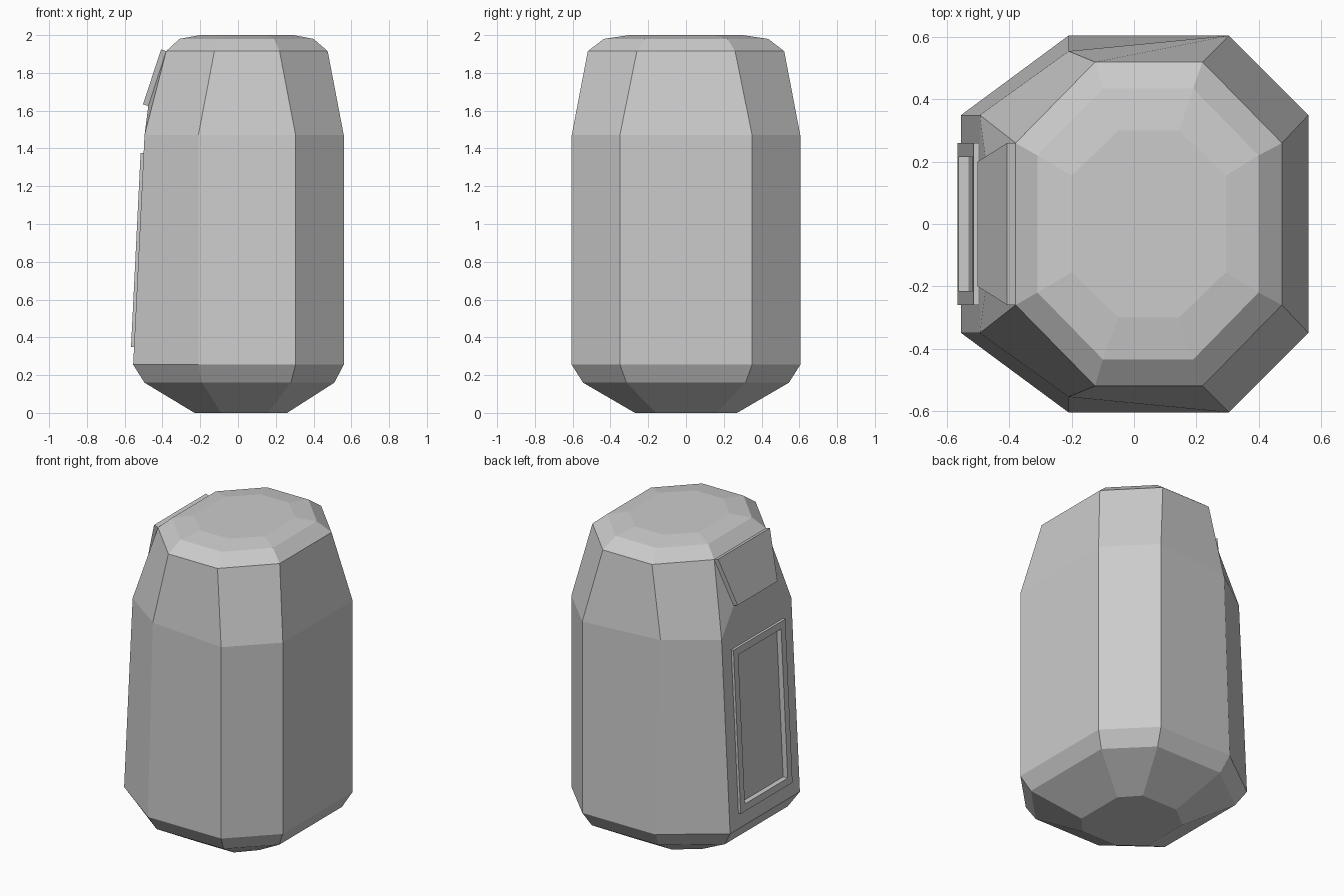
import bpy, bmesh
from mathutils import Vector

if "Cube" in bpy.data.objects:
    bpy.data.objects.remove(bpy.data.objects["Cube"])


def make_object(name, bm):
    bmesh.ops.recalc_face_normals(bm, faces=bm.faces[:])
    me = bpy.data.meshes.new(name)
    bm.to_mesh(me)
    bm.free()
    ob = bpy.data.objects.new(name, me)
    bpy.context.collection.objects.link(ob)
    return ob


def slab(bm, corners, offset):
    """Solid between a quad and its offset copy."""
    a = [bm.verts.new(c) for c in corners]
    b = [bm.verts.new(c + offset) for c in corners]
    bm.faces.new(a)
    bm.faces.new(b)
    for i in range(4):
        j = (i + 1) % 4
        bm.faces.new((a[i], a[j], b[j], b[i]))


# Octagonal sections: z, right x, right corner x, left corner x, left x,
# side half depth, right corner half depth, left corner half depth
rings = [
    (0.00, 0.26, 0.16, -0.09, -0.23, 0.16, 0.27, 0.27),
    (0.16, 0.51, 0.28, -0.19, -0.495, 0.315, 0.545, 0.545),
    (0.255, 0.56, 0.305, -0.21, -0.555, 0.35, 0.605, 0.605),
    (1.47, 0.56, 0.305, -0.21, -0.495, 0.35, 0.605, 0.555),
    (1.915, 0.475, 0.22, -0.125, -0.38, 0.26, 0.52, 0.52),
    (1.98, 0.40, 0.19, -0.10, -0.31, 0.22, 0.435, 0.435),
    (2.00, 0.295, 0.145, -0.05, -0.20, 0.155, 0.30, 0.30),
]

# Pod shell
bm = bmesh.new()
loops = []
for z, xr, xrc, xlc, xl, ys, yr, yl in rings:
    half = [(xr, ys), (xrc, yr), (xlc, yl), (xl, ys)]
    pts = half + [(x, -y) for x, y in reversed(half)]
    loops.append([bm.verts.new((x, y, z)) for x, y in pts])
bm.faces.new(loops[0])
bm.faces.new(loops[-1])
for k in range(len(loops) - 1):
    lo, hi = loops[k], loops[k + 1]
    for i in range(8):
        j = (i + 1) % 8
        if (k, i) != (3, 3):
            bm.faces.new((lo[i], lo[j], hi[j], hi[i]))

# Upper left wall, bent around the window
b1, b2, t1, t2 = loops[3][3], loops[3][4], loops[4][3], loops[4][4]
w1, w2 = [bm.verts.new((-0.475, y, 1.625)) for y in (0.2, -0.2)]
window = [v.co.copy() for v in (w1, w2, t2, t1)]
for f in ((b1, b2, w2, w1), (b1, w1, t1), (b2, t2, w2), (w1, w2, t2, t1)):
    bm.faces.new(f)
shell = make_object("pod_shell", bm)

# Raised window plate
bm = bmesh.new()
slab(bm, window, Vector((-0.95, 0, 0.316)) * 0.029)
make_object("window_plate", bm)


# Door lies on the slanted left wall
def on_wall(y, z, out=0.0):
    return Vector((-0.555 + 0.06 * (z - 0.255) / 1.215 - out, y, z))


def rect(w, z0, z1, out):
    return [on_wall(y, z, out) for y, z in ((-w, z0), (w, z0), (w, z1), (-w, z1))]


# Door frame
bm = bmesh.new()
sections = [rect(0.26, 0.35, 1.375, -0.002), rect(0.26, 0.35, 1.375, 0.016),
            rect(0.215, 0.395, 1.33, 0.016), rect(0.215, 0.395, 1.33, -0.002)]
fl = [[bm.verts.new(p) for p in s] for s in sections]
for k in range(4):
    a, b = fl[k], fl[(k + 1) % 4]
    for i in range(4):
        j = (i + 1) % 4
        bm.faces.new((a[i], a[j], b[j], b[i]))
make_object("door_frame", bm)

# Door recess cut into the shell
bm = bmesh.new()
slab(bm, rect(0.215, 0.395, 1.33, -0.016), Vector((-0.1, 0, 0)))
cutter = make_object("door_recess_cutter", bm)
cutter.hide_render = True
cutter.display_type = 'WIRE'
mod = shell.modifiers.new("door_recess", 'BOOLEAN')
mod.operation = 'DIFFERENCE'
mod.solver = 'EXACT'
mod.object = cutter
